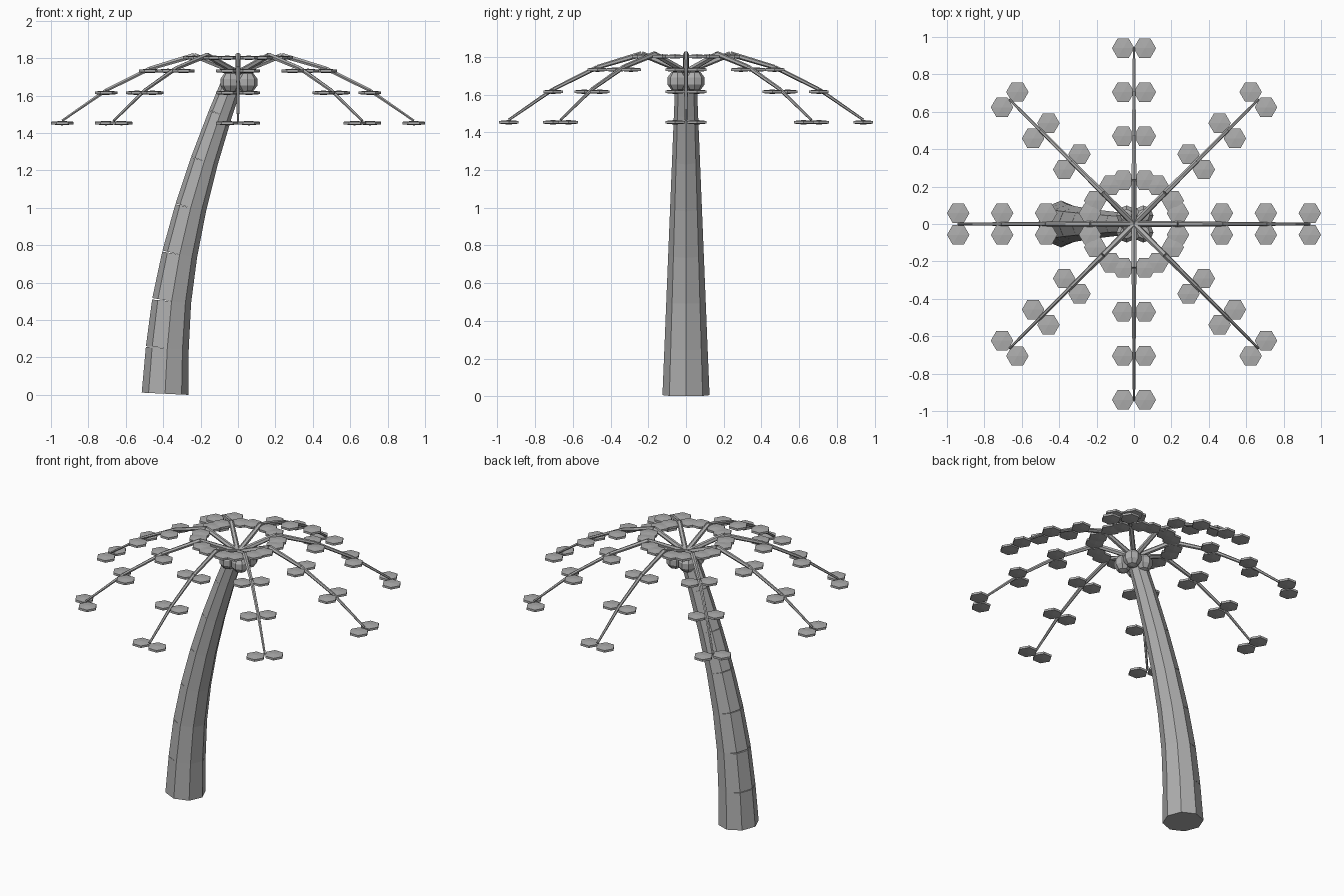
import bpy, bmesh, math
from mathutils import Vector, Matrix

cube = bpy.data.objects.get("Cube")
if cube:
    bpy.data.objects.remove(cube, do_unlink=True)

grey = bpy.data.materials.new("plain grey")
grey.use_nodes = True
GREY = (0.42, 0.42, 0.42, 1)
grey.diffuse_color = GREY
grey.node_tree.nodes["Principled BSDF"].inputs["Base Color"].default_value = GREY


def finish(bm, name):
    bmesh.ops.recalc_face_normals(bm, faces=bm.faces)
    mesh = bpy.data.meshes.new(name)
    bm.to_mesh(mesh)
    bm.free()
    mesh.materials.append(grey)
    obj = bpy.data.objects.new(name, mesh)
    bpy.context.collection.objects.link(obj)
    return obj


def add_frustum(bm, a, b, ra, rb, sides):
    """Capped tapered prism from a to b."""
    axis = b - a
    turn = Vector((0, 0, 1)).rotation_difference(axis).to_matrix().to_4x4()
    bmesh.ops.create_cone(bm, cap_ends=True, segments=sides, radius1=ra, radius2=rb,
                          depth=axis.length,
                          matrix=Matrix.Translation((a + b) / 2) @ turn)


def add_leaflet(bm, centre, radius):
    """Thin hexagonal plate with a shallow crown on both faces."""
    edge, crown = 0.007, 0.012
    corners = [Vector((math.cos(k * math.pi / 3), math.sin(k * math.pi / 3), 0)) * radius
               for k in range(6)]
    lower, upper = ([bm.verts.new(centre + c + Vector((0, 0, h))) for c in corners]
                    for h in (-edge, edge))
    bottom = bm.verts.new(centre - Vector((0, 0, crown)))
    top = bm.verts.new(centre + Vector((0, 0, crown)))
    for k in range(6):
        n = (k + 1) % 6
        bm.faces.new((lower[k], lower[n], upper[n], upper[k]))
        bm.faces.new((upper[k], upper[n], top))
        bm.faces.new((lower[n], lower[k], bottom))


# Trunk: stacked octagonal blocks that open slightly on the outer side of the bend
path = [(-0.39, 0.0), (-0.378, 0.25), (-0.355, 0.5), (-0.312, 0.75),
        (-0.253, 1.0), (-0.18, 1.25), (-0.095, 1.5), (-0.012, 1.72)]
points = [Vector((x, 0, z)) for x, z in path]
radii = [0.125 - 0.07 * z / 1.72 for x, z in path]
bm = bmesh.new()
for i in range(len(points) - 1):
    add_frustum(bm, points[i], points[i + 1], radii[i], radii[i + 1], 8)
low = min(v.co.z for v in bm.verts)
for v in bm.verts:
    if v.co.z < 0.02:
        v.co.z -= low
finish(bm, "trunk")

# Nuts clustered under the crown
for label, sx, sy in (("front_left", 1, -1), ("front_right", -1, -1),
                      ("back_left", 1, 1), ("back_right", -1, 1)):
    bm = bmesh.new()
    bmesh.ops.create_uvsphere(bm, u_segments=8, v_segments=5, radius=0.057,
                              matrix=Matrix.Translation((0.005 + sx * 0.045, sy * 0.045, 1.672)))
    finish(bm, "nut_" + label)

# Fronds: arched stems with a pair of leaflets at every joint
joints = [(0.0, 1.72), (0.235, 1.815), (0.47, 1.745), (0.705, 1.628), (0.94, 1.466)]
stem_radii = [0.017, 0.015, 0.012, 0.010, 0.007]
for f in range(8):
    angle = f * math.pi / 4
    out = Vector((math.cos(angle), math.sin(angle), 0))
    side = Vector((-out.y, out.x, 0))
    spine = [out * r + Vector((0, 0, z)) for r, z in joints]

    bm = bmesh.new()
    for i in range(4):
        add_frustum(bm, spine[i], spine[i + 1], stem_radii[i], stem_radii[i + 1], 6)
    finish(bm, f"frond_stem_{f + 1}")

    bm = bmesh.new()
    for p in spine[1:]:
        for s in (-1, 1):
            add_leaflet(bm, p + side * s * 0.058 - Vector((0, 0, 0.013)), 0.06)
    finish(bm, f"frond_leaflets_{f + 1}")
